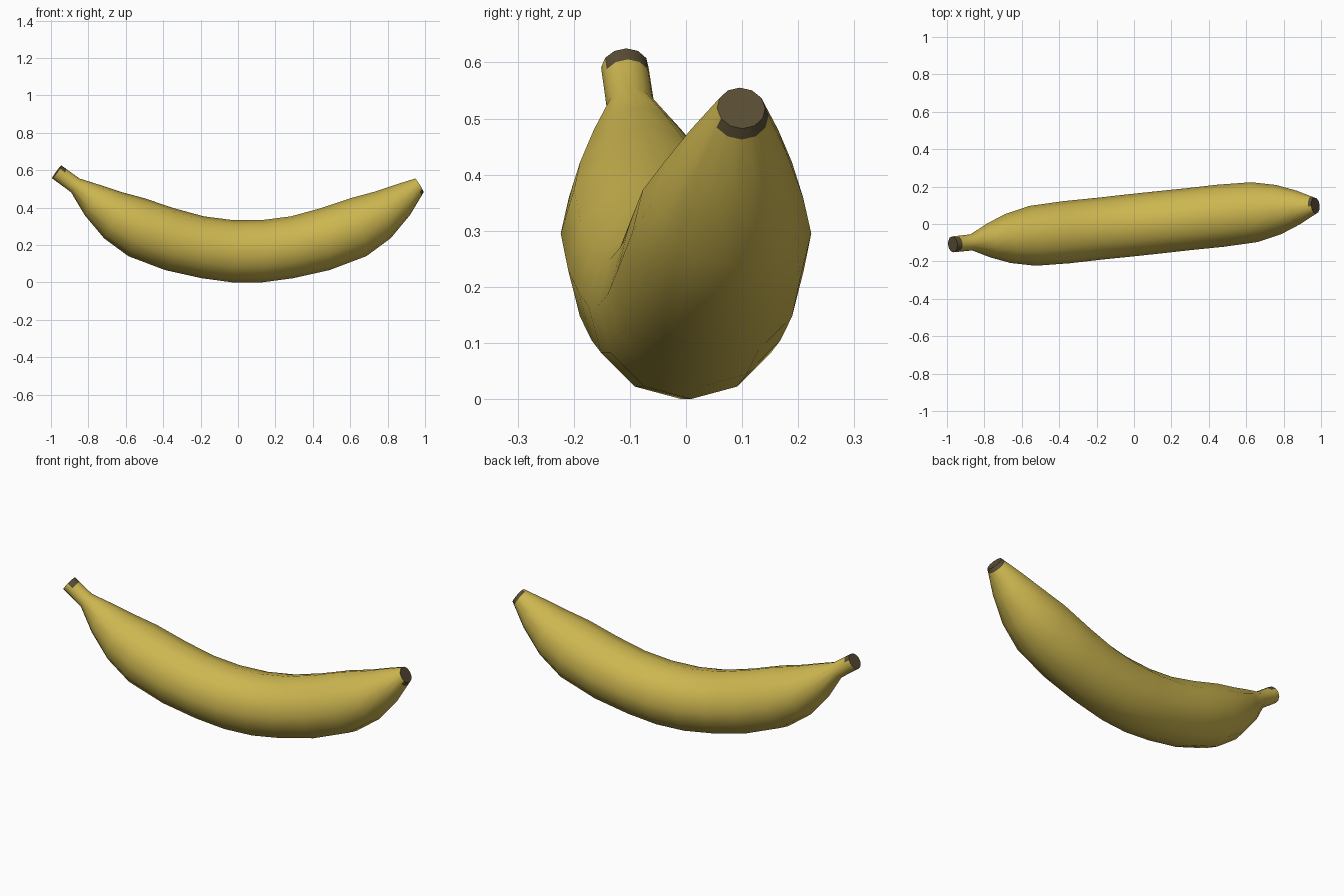
import bpy, bmesh, math
from mathutils import Vector, Matrix

if "Cube" in bpy.data.objects:
    bpy.data.objects.remove(bpy.data.objects["Cube"])

SIDES = 12
TURN = math.radians(6.1)
MID = 0.05          # the fruit body is symmetric about x = MID


def material(name, rgb):
    m = bpy.data.materials.new(name)
    m.diffuse_color = (*rgb, 1)
    m.use_nodes = True
    m.node_tree.nodes["Principled BSDF"].inputs["Base Color"].default_value = m.diffuse_color
    return m


yellow = material("banana yellow", (0.61, 0.47, 0.08))
brown = material("dark brown tip", (0.10, 0.075, 0.035))

# Half of the body: (inner x, inner z, outer x, outer z) of each ring, from MID
half = [
    (0.08, 0.333, 0.08, 0.000),
    (0.235, 0.353, 0.245, 0.022),
    (0.39, 0.395, 0.44, 0.065),
    (0.555, 0.450, 0.640, 0.140),
    (0.685, 0.485, 0.770, 0.235),
    (0.79, 0.520, 0.875, 0.360),
    (0.902, 0.555, 0.948, 0.482),
]
stem_tip = (-1.00, 0.625, -1.05, 0.556)


def blend(a, b, t):
    return tuple(p + (q - p) * t for p, q in zip(a, b))


def mirrored(r):
    return (-r[0], r[1], -r[2], r[3])


left = [mirrored(r) for r in reversed(half)]
rings = [stem_tip, blend(stem_tip, left[0], 0.28)] + left + half[:-1]
rings += [blend(half[-2], half[-1], 0.84), half[-1]]

bm = bmesh.new()
loops = []
for xi, zi, xo, zo in rings:
    top, bottom = Vector((xi, 0, zi)), Vector((xo, 0, zo))
    centre, up = (top + bottom) / 2, (top - bottom) / 2
    side = Vector((0, up.length, 0))
    loops.append([bm.verts.new(centre + up * math.cos(a) + side * math.sin(a))
                  for a in (2 * math.pi * k / SIDES for k in range(SIDES))])

# Skin, with the dried patches beside both tips
last = len(loops) - 2
for i in range(len(loops) - 1):
    for k in range(SIDES):
        n = (k + 1) % SIDES
        f = bm.faces.new((loops[i][k], loops[i][n], loops[i + 1][n], loops[i + 1][k]))
        upper = k in (0, 1, 10, 11)
        if (i == 0 and upper) or (i == last and k not in (8, 9, 10, 11)):
            f.material_index = 1

# Tip caps
for loop in (loops[0], loops[-1]):
    f = bm.faces.new(loop)
    f.material_index = 1
bmesh.ops.recalc_face_normals(bm, faces=bm.faces)

# Turn to the resting direction
bm.transform(Matrix.Translation((MID, 0, 0)) @ Matrix.Rotation(TURN, 4, 'Z'))

mesh = bpy.data.meshes.new("banana")
bm.to_mesh(mesh)
bm.free()
mesh.materials.append(yellow)
mesh.materials.append(brown)
obj = bpy.data.objects.new("banana", mesh)
bpy.context.collection.objects.link(obj)
bpy.context.view_layer.objects.active = obj
obj.select_set(True)
bpy.ops.object.shade_smooth_by_angle(angle=math.radians(50))
